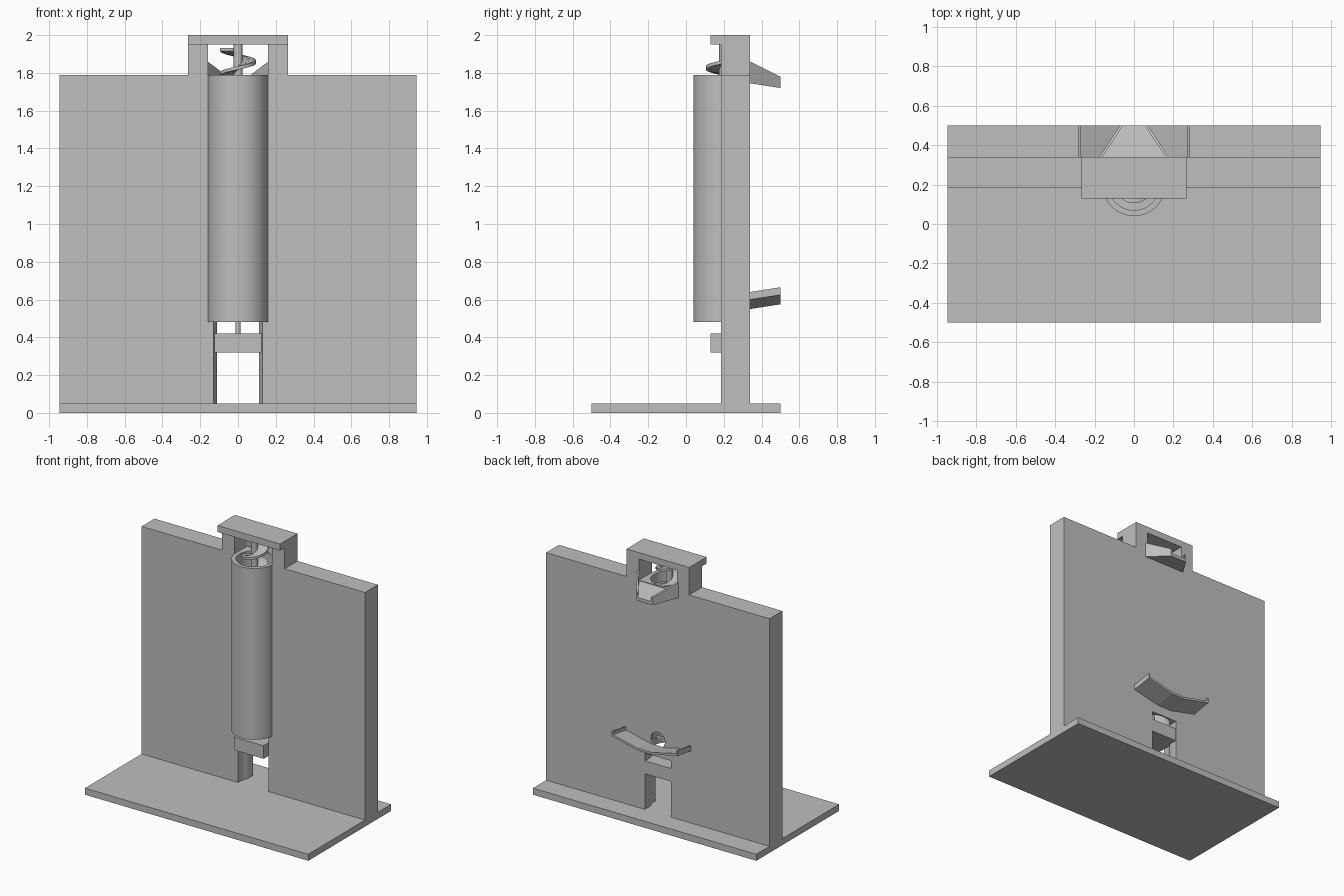
import bpy, bmesh
from math import sin, cos, pi

cube = bpy.data.objects.get("Cube")
if cube:
    bpy.data.objects.remove(cube, do_unlink=True)

grey = bpy.data.materials.new("plain grey")
grey.use_nodes = True
colour = (0.52, 0.52, 0.52, 1)
grey.diffuse_color = colour
grey.node_tree.nodes["Principled BSDF"].inputs["Base Color"].default_value = colour

AXIS_Y = 0.2          # the screw stands at x = 0 on this line
BORE, TUBE = 0.13, 0.16
FRONT, BACK = 0.185, 0.34


def finish(name, bm, smooth=False):
    bmesh.ops.recalc_face_normals(bm, faces=bm.faces[:])
    mesh = bpy.data.meshes.new(name)
    bm.to_mesh(mesh)
    bm.free()
    ob = bpy.data.objects.new(name, mesh)
    bpy.context.collection.objects.link(ob)
    mesh.materials.append(grey)
    if smooth:
        shade(ob)
    return ob


def activate(ob):
    bpy.ops.object.select_all(action='DESELECT')
    ob.select_set(True)
    bpy.context.view_layer.objects.active = ob


def shade(ob):
    activate(ob)
    bpy.ops.object.shade_smooth_by_angle(angle=0.6)


def loft(name, rings, smooth=False):
    """Skin a row of equal rings and close both ends."""
    bm = bmesh.new()
    rows = [[bm.verts.new(p) for p in ring] for ring in rings]
    n = len(rows[0])
    for a, b in zip(rows, rows[1:]):
        for i in range(n):
            j = (i + 1) % n
            bm.faces.new((a[i], a[j], b[j], b[i]))
    bm.faces.new(rows[0])
    bm.faces.new(rows[-1])
    return finish(name, bm, smooth)


def box(name, x, y0, y1, z0, z1):
    """Box centred on x = 0 with half width x."""
    ring = [(-x, y0), (x, y0), (x, y1), (-x, y1)]
    return loft(name, [[(a, b, z) for a, b in ring] for z in (z0, z1)])


def arc(r, start, end, n):
    return [(r * cos(start + (end - start) * i / n),
             r * sin(start + (end - start) * i / n)) for i in range(n + 1)]


def upright(name, pts, z0, z1, smooth=True):
    """Extrude a plan outline around the screw line upward."""
    return loft(name, [[(x, AXIS_Y + y, z) for x, y in pts] for z in (z0, z1)], smooth)


def mirrored(half):
    """Complete a left-right symmetric outline."""
    return half + [(-x, z) for x, z in reversed(half)]


# Base and back wall with its raised tower
box("base", 0.945, -0.5, 0.5, 0, 0.05)
outline = mirrored([(0.945, 0.05), (0.945, 1.79), (0.265, 1.79), (0.265, 1.95)])
wall = loft("wall", [[(x, y, z) for x, z in outline] for y in (FRONT, BACK)])
box("top_cap", 0.265, 0.13, BACK, 1.95, 2.0)

# Openings: top window, bottom doorway, screw bore, ball inlet
circle = arc(1, 0, 2 * pi, 48)[:-1]
cutters = [
    box("window_cutter", 0.16, 0, 0.5, 1.79, 1.99),
    box("door_cutter", 0.11, AXIS_Y, 0.5, 0.02, 0.48),
    upright("bore_cutter", [(x * BORE, y * BORE) for x, y in circle], 0.02, 1.85),
    loft("inlet_cutter", [[(x * 0.06, y, 0.61 + z * 0.06) for x, z in circle]
                          for y in (AXIS_Y, 0.45)]),
]
activate(wall)
for cutter in cutters:
    cutter.hide_render = True
    mod = wall.modifiers.new("cut", 'BOOLEAN')
    mod.operation = 'DIFFERENCE'
    mod.solver = 'EXACT'
    mod.object = cutter
    bpy.ops.object.modifier_apply(modifier=mod.name)
    bpy.data.objects.remove(cutter, do_unlink=True)
shade(wall)

# Half tube in front of the wall
upright("screw_tube", arc(TUBE, pi, 2 * pi, 32) + arc(BORE, 2 * pi, pi, 32), 0.48, 1.79)

# Screw shaft, its lower pin and the bearing bar
upright("screw_shaft", [(x * 0.024, y * 0.024) for x, y in circle[::2]], 0.48, 1.95)
upright("shaft_pin", [(x * 0.013, y * 0.013) for x, y in circle[::2]], 0.4, 0.48)
box("bearing_bar", 0.125, 0.13, BACK - 0.003, 0.32, 0.42)

# Right-handed screw blade
pitch, turns, steps = 0.13, 11, 32
rings = []
for i in range(turns * steps + 1):
    t = 2 * pi * i / steps + pi
    z = 0.485 + pitch * i / steps
    rings.append([(r * cos(t), AXIS_Y + r * sin(t), z + h)
                  for r, h in ((0.015, 0), (0.095, 0), (0.095, 0.018), (0.015, 0.018))])
loft("screw_blade", rings, True)

# Curved catch tray behind the wall, tilted toward the inlet
tray = mirrored([(0.06, 0.55), (0.28, 0.60), (0.28, 0.64), (0.268, 0.64),
                 (0.268, 0.615), (0.06, 0.567)])
loft("catch_tray", [[(x, y, z + rise) for x, z in tray]
                    for y, rise in ((BACK, 0), (0.5, 0.025))])


# Tapering outlet chute behind the window
def chute_ring(y, half, bottom, floor, top):
    inner = half - 0.015
    pts = mirrored([(half, bottom), (half, top), (inner, top), (inner, floor)])
    return [(x, y, z) for x, z in pts]


loft("outlet_chute", [chute_ring(BACK, 0.175, 1.745, 1.785, 1.86),
                      chute_ring(0.5, 0.07, 1.72, 1.745, 1.78)])
